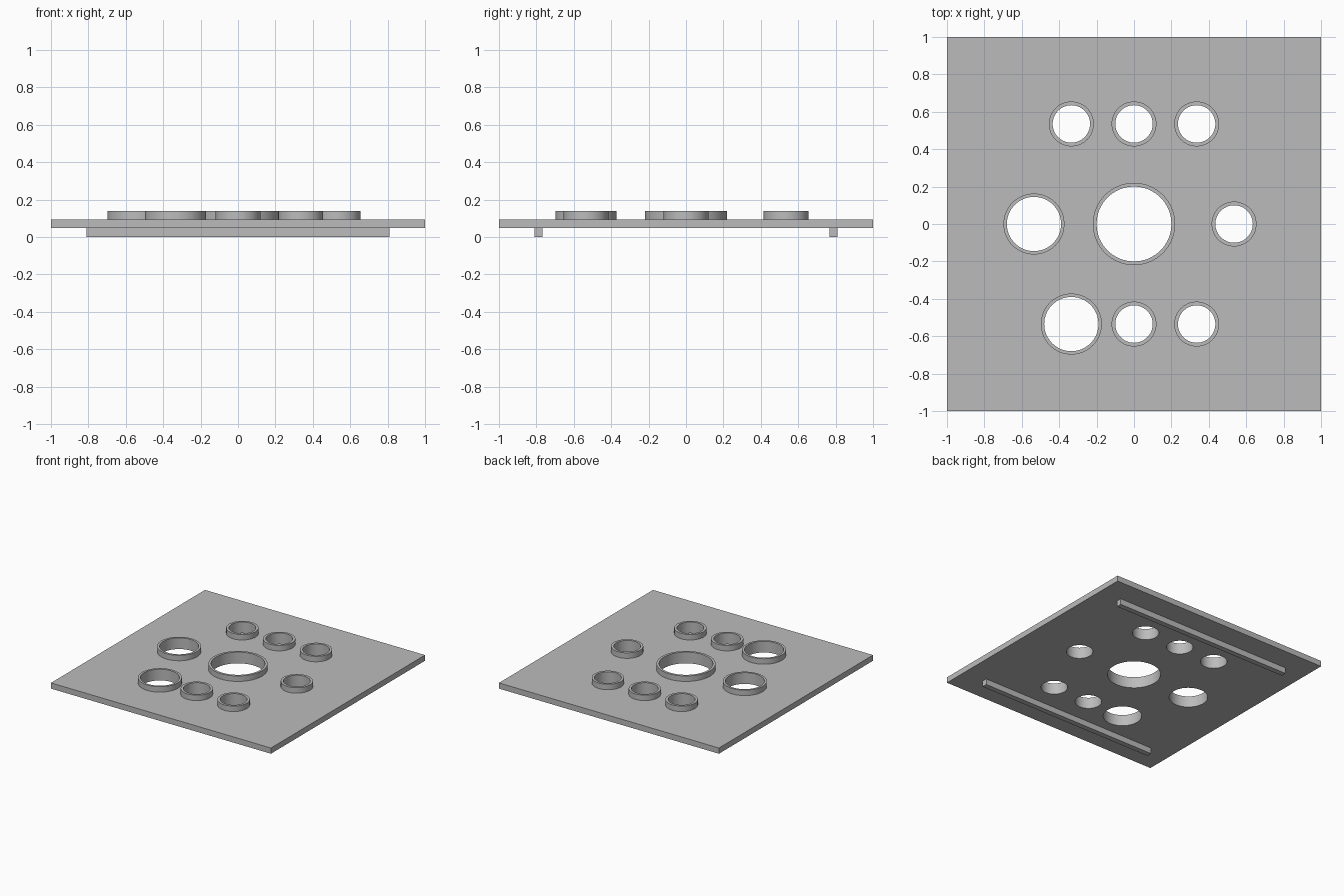
import bpy, bmesh
from math import cos, sin, tau, radians

cube = bpy.data.objects.get("Cube")
if cube:
    bpy.data.objects.remove(cube, do_unlink=True)

grey = bpy.data.materials.new("plain grey")
grey.use_nodes = True
colour = (0.5, 0.5, 0.5, 1)
grey.diffuse_color = colour
grey.node_tree.nodes["Principled BSDF"].inputs["Base Color"].default_value = colour

FOOT_TOP, PLATE_TOP, RING_TOP = 0.048, 0.095, 0.14


def circle(x, y, r, n=64):
    return [(x + r * cos(tau * i / n), y + r * sin(tau * i / n)) for i in range(n)]


def rectangle(x, y, hx, hy):
    return [(x - hx, y - hy), (x + hx, y - hy), (x + hx, y + hy), (x - hx, y + hy)]


def extrude_outlines(name, outlines, z0, z1):
    """Solid from an outer outline and any hole outlines."""
    curve = bpy.data.curves.new(name, "CURVE")
    curve.dimensions = "2D"
    curve.fill_mode = "BOTH"
    curve.extrude = (z1 - z0) / 2
    for points in outlines:
        spline = curve.splines.new("POLY")
        spline.points.add(len(points) - 1)
        for p, (x, y) in zip(spline.points, points):
            p.co = (x, y, 0, 1)
        spline.use_cyclic_u = True
    obj = bpy.data.objects.new(name, curve)
    bpy.context.collection.objects.link(obj)
    bpy.ops.object.select_all(action="DESELECT")
    obj.select_set(True)
    bpy.context.view_layer.objects.active = obj
    bpy.ops.object.convert(target="MESH")
    obj = bpy.context.object
    obj.name = name
    bm = bmesh.new()
    bm.from_mesh(obj.data)
    bmesh.ops.translate(bm, verts=bm.verts, vec=(0, 0, (z0 + z1) / 2))
    bmesh.ops.remove_doubles(bm, verts=bm.verts, dist=0.0001)
    bmesh.ops.recalc_face_normals(bm, faces=bm.faces)
    bm.to_mesh(obj.data)
    bm.free()
    obj.data.materials.clear()
    obj.data.materials.append(grey)
    bpy.ops.object.shade_smooth_by_angle(angle=radians(30))
    return obj


# Openings: name, centre x, centre y, outer radius, inner radius
SMALL, MEDIUM, LARGE = (0.12, 0.1), (0.163, 0.145), (0.22, 0.2)
A, B = 0.335, 0.535
openings = [
    ("centre_ring", 0, 0, *LARGE),
    ("right_ring", -B, 0, *MEDIUM),
    ("left_ring", B, 0, *SMALL),
    ("front_right_ring", -A, -B, *MEDIUM),
    ("front_middle_ring", 0, -B, *SMALL),
    ("front_left_ring", A, -B, *SMALL),
    ("back_right_ring", -A, B, *SMALL),
    ("back_middle_ring", 0, B, *SMALL),
    ("back_left_ring", A, B, *SMALL),
]

# Square plate with the openings cut through it
holes = [circle(x, y, inner) for _, x, y, _, inner in openings]
extrude_outlines("plate", [rectangle(0, 0, 1, 1)] + holes, FOOT_TOP, PLATE_TOP)

# Raised collar round each opening
for name, x, y, outer, inner in openings:
    extrude_outlines(name, [circle(x, y, outer), circle(x, y, inner)], PLATE_TOP, RING_TOP)

# Rails under the front and back edges
for name, side in (("front_rail", -1), ("back_rail", 1)):
    extrude_outlines(name, [rectangle(0, side * 0.788, 0.81, 0.022)], 0, FOOT_TOP)
